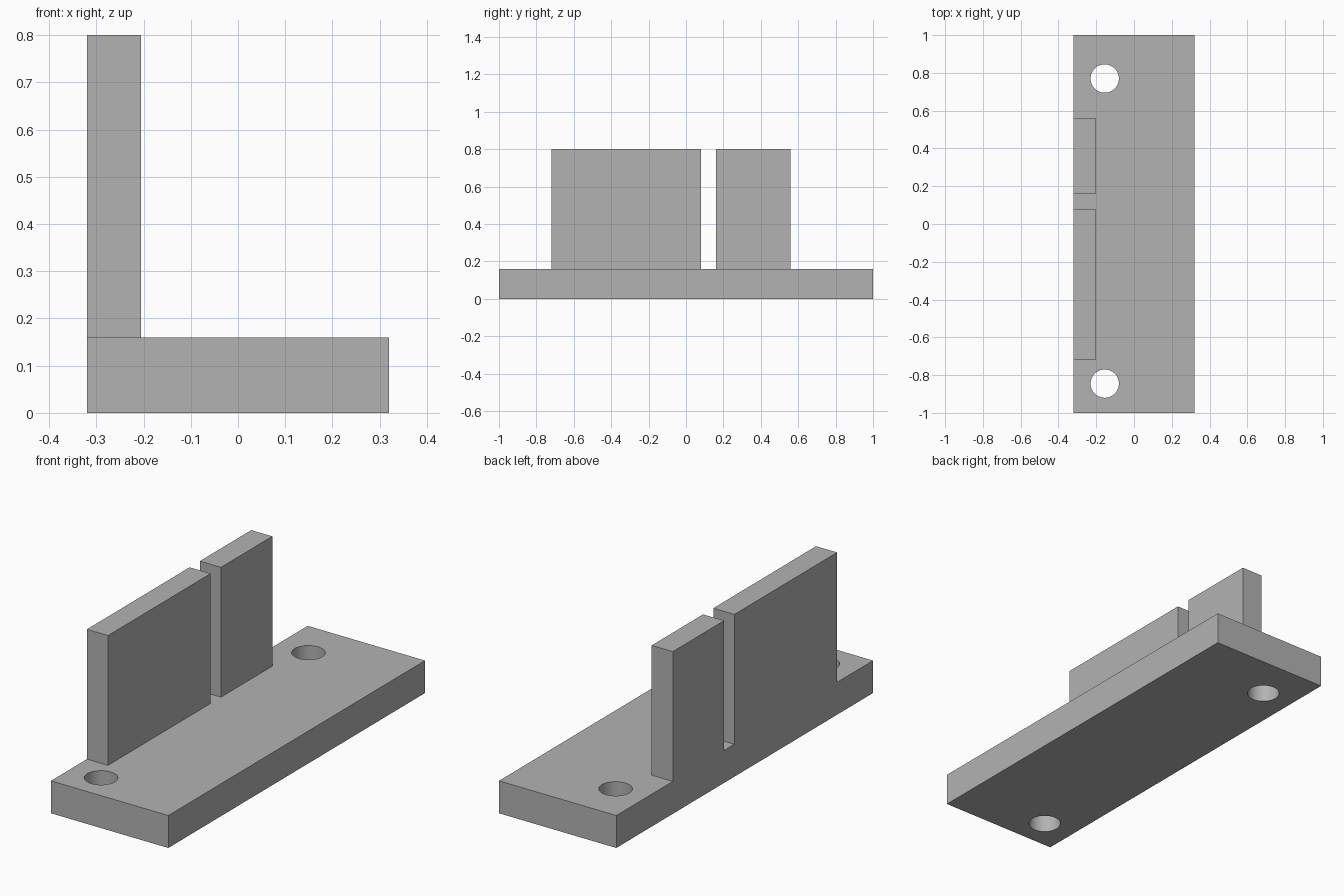
import bpy
import math

cube = bpy.data.objects.get("Cube")
if cube:
    bpy.data.objects.remove(cube, do_unlink=True)

# Single grey material
GREY = (0.45, 0.45, 0.45, 1.0)
grey = bpy.data.materials.new("plain_grey")
grey.use_nodes = True
grey.diffuse_color = GREY
grey.node_tree.nodes["Principled BSDF"].inputs["Base Color"].default_value = GREY


def box(name, low, high):
    """Axis-aligned block between two corners."""
    centre = [(a + b) / 2 for a, b in zip(low, high)]
    bpy.ops.mesh.primitive_cube_add(size=1, location=centre)
    obj = bpy.context.object
    obj.name = name
    obj.scale = [b - a for a, b in zip(low, high)]
    bpy.ops.object.transform_apply(location=False, rotation=False, scale=True)
    obj.data.materials.append(grey)
    return obj


HALF_WIDTH, BASE_TOP, WALL_TOP = 0.32, 0.16, 0.8
WALL_INNER = -0.205

# Base plate
base = box("base_plate", (-HALF_WIDTH, -1, 0), (HALF_WIDTH, 1, BASE_TOP))

# Mounting holes through the base
for name, y in (("front_hole", -0.845), ("back_hole", 0.77)):
    bpy.ops.mesh.primitive_cylinder_add(vertices=64, radius=0.075, depth=0.5,
                                        location=(-0.155, y, BASE_TOP / 2))
    cutter = bpy.context.object
    cutter.name = name + "_cutter"
    cutter.data.materials.append(grey)
    cut = base.modifiers.new(name, 'BOOLEAN')
    cut.operation = 'DIFFERENCE'
    cut.solver = 'EXACT'
    cut.object = cutter
    bpy.context.view_layer.objects.active = base
    bpy.ops.object.modifier_apply(modifier=name)
    bpy.data.objects.remove(cutter, do_unlink=True)

# Smooth hole walls, sharp rims
bpy.ops.object.select_all(action='DESELECT')
base.select_set(True)
bpy.context.view_layer.objects.active = base
bpy.ops.object.shade_smooth_by_angle(angle=math.radians(30))

# Upright walls flush with the right edge, separated by a slot
for name, y0, y1 in (("long_wall", -0.72, 0.08), ("short_wall", 0.16, 0.56)):
    box(name, (-HALF_WIDTH, y0, BASE_TOP), (WALL_INNER, y1, WALL_TOP))
